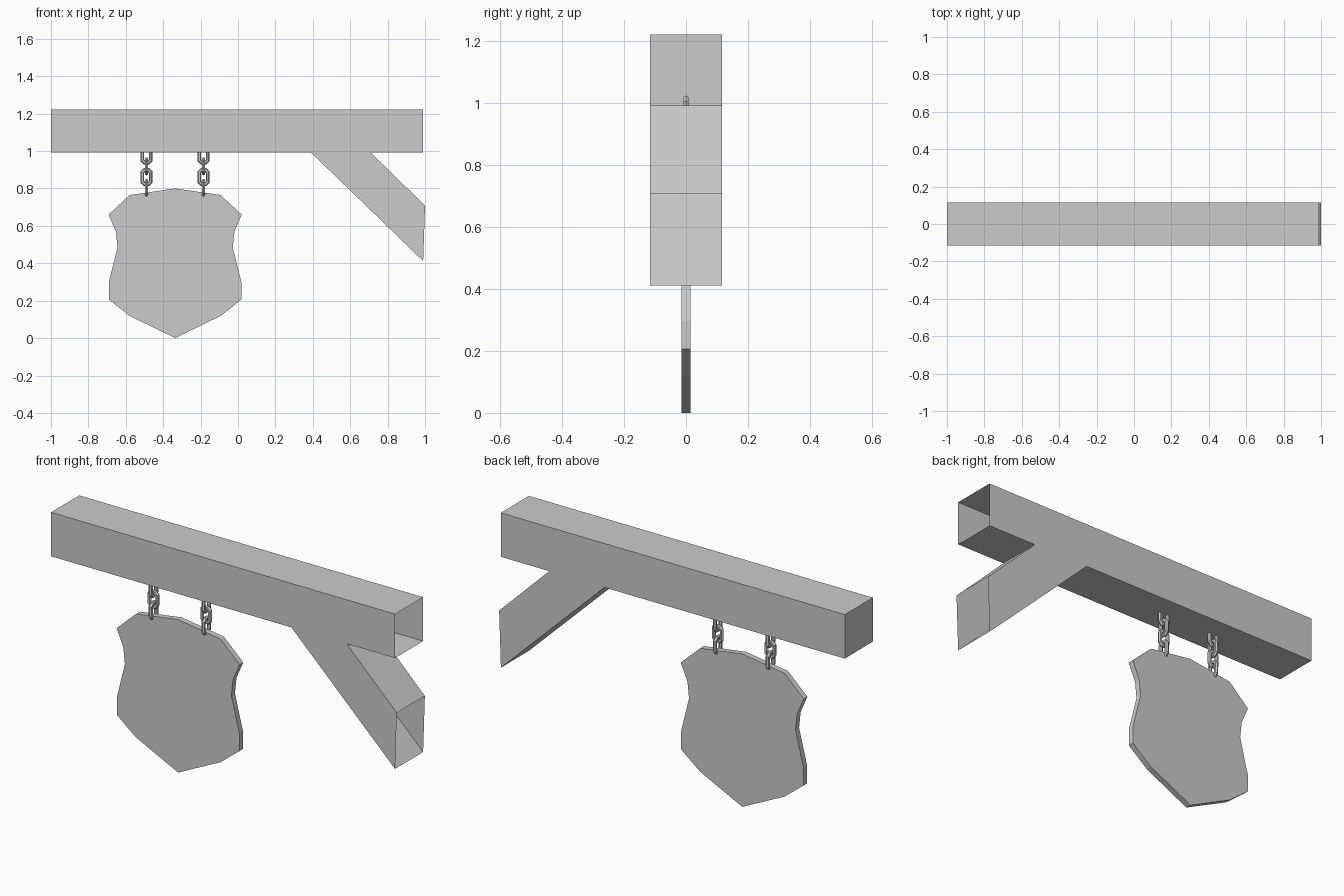
import bpy, bmesh, math
from mathutils import Vector

if "Cube" in bpy.data.objects:
    bpy.data.objects.remove(bpy.data.objects["Cube"])


def finish(name, bm):
    mesh = bpy.data.meshes.new(name)
    bm.to_mesh(mesh)
    bm.free()
    obj = bpy.data.objects.new(name, mesh)
    bpy.context.collection.objects.link(obj)
    return obj


def prism(name, outline, half_depth, open_sides=()):
    """Extrude an x-z outline along y; open_sides lists edges left uncovered."""
    bm = bmesh.new()
    front = [bm.verts.new((x, -half_depth, z)) for x, z in outline]
    back = [bm.verts.new((x, half_depth, z)) for x, z in outline]
    bm.faces.new(front)
    bm.faces.new(back[::-1])
    n = len(outline)
    for i in range(n):
        if i not in open_sides:
            j = (i + 1) % n
            bm.faces.new((front[j], front[i], back[i], back[j]))
    return finish(name, bm)


def chain_link(name, x, z, turned):
    """Closed octagonal loop with a hexagonal rod section."""
    w, h, c, r = 0.0225, 0.0388, 0.013, 0.010
    path = [(w, -h + c), (w, h - c), (w - c, h), (c - w, h),
            (-w, h - c), (-w, c - h), (c - w, -h), (w - c, -h)]
    pts = [Vector((a, 0, b)) for a, b in path]
    n, sides = len(pts), 6
    bm = bmesh.new()
    rings = []
    for i, p in enumerate(pts):
        d0 = (p - pts[i - 1]).normalized()
        d1 = (pts[(i + 1) % n] - p).normalized()
        t = (d0 + d1).normalized()
        out = Vector((t.z, 0, -t.x)) / t.dot(d1)
        ring = []
        for k in range(sides):
            a = math.tau * k / sides
            q = p + out * (r * math.cos(a)) + Vector((0, r * math.sin(a), 0))
            if turned:
                q = Vector((-q.y, q.x, q.z))
            ring.append(bm.verts.new(q + Vector((x, 0, z))))
        rings.append(ring)
    for i in range(n):
        a, b = rings[i], rings[(i + 1) % n]
        for k in range(sides):
            m = (k + 1) % sides
            bm.faces.new((a[k], a[m], b[m], b[k]))
    bmesh.ops.recalc_face_normals(bm, faces=bm.faces)
    return finish(name, bm)


# Beam and diagonal brace, both hollow and open at the wall end
prism("beam", [(-1, 0.992), (0.99, 0.992), (0.99, 1.222), (-1, 1.222)], 0.116, {1})
prism("brace", [(0.99, 0.412), (1.0, 0.708), (0.71, 0.992), (0.39, 0.992)], 0.116, {0, 2})

# Shield-shaped board, mirrored about its centre line
cx = -0.336
half = [(0.246, 0.12), (0.355, 0.207), (0.355, 0.297), (0.308, 0.485),
        (0.317, 0.57), (0.356, 0.66), (0.243, 0.765)]
outline = [(cx, 0.0)] + [(cx + a, z) for a, z in half] + [(cx, 0.80)]
outline += [(cx - a, z) for a, z in reversed(half)]
prism("sign_board", outline, 0.015)

# Two chains of four links, alternately turned
for side, x in (("left", -0.489), ("right", -0.184)):
    for i in range(4):
        chain_link(f"{side}_chain_link_{i + 1}", x, 0.976 - 0.0575 * i, i % 2 == 1)
